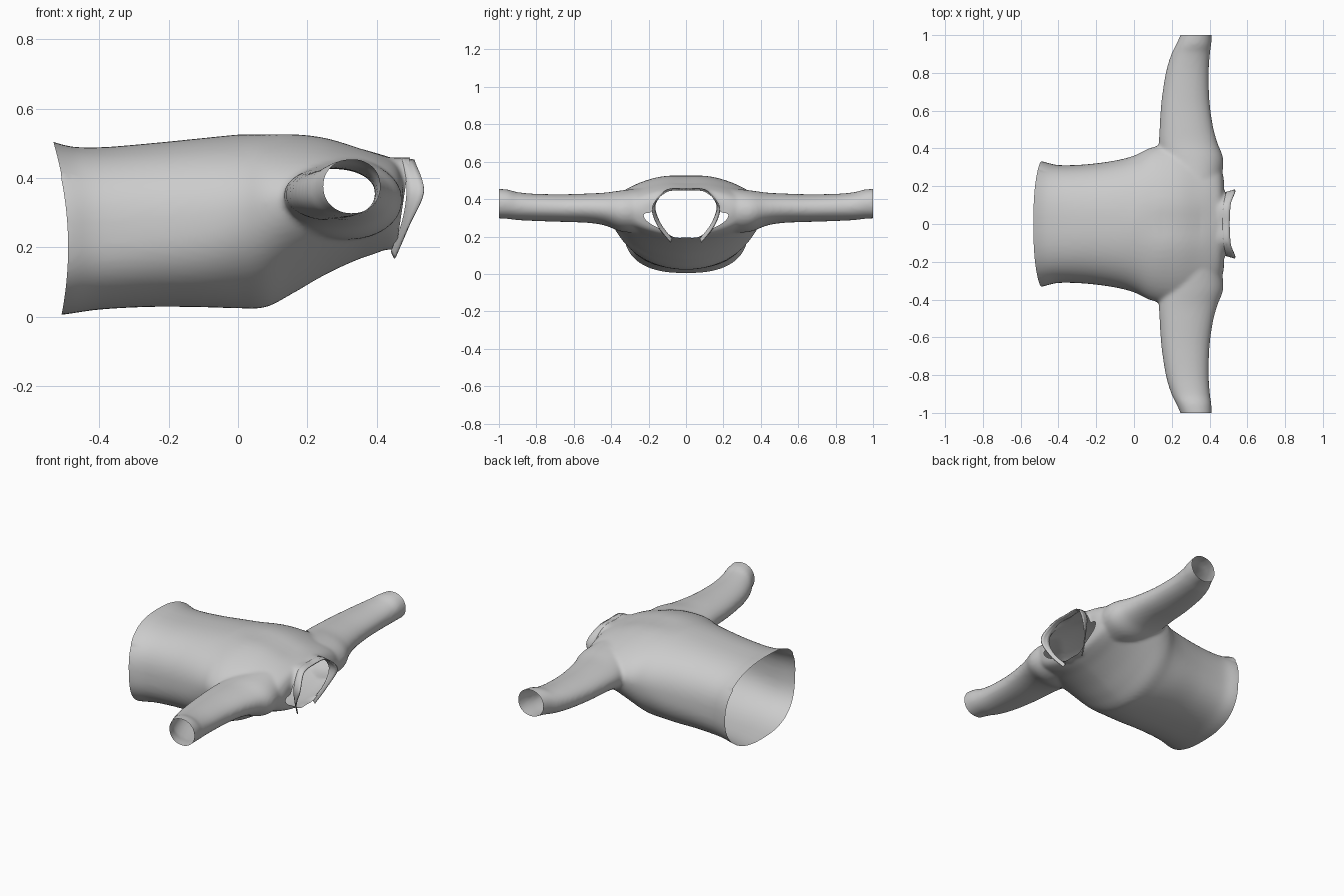
import bpy, bmesh, math
from mathutils import Vector

if "Cube" in bpy.data.objects:
    bpy.data.objects.remove(bpy.data.objects["Cube"])

SEG = 64


def spline(rows, steps=6):
    """Catmull-Rom interpolation through rows of section values."""
    out = []
    for i in range(len(rows) - 1):
        p = [rows[max(i - 1, 0)], rows[i], rows[i + 1], rows[min(i + 2, len(rows) - 1)]]
        for k in range(steps):
            t = k / steps
            out.append([0.5 * (2 * b + (c - a) * t + (2 * a - 5 * b + 4 * c - d) * t * t
                               + (3 * b - a - 3 * c + d) * t ** 3) for a, b, c, d in zip(*p)])
    return out + [list(rows[-1])]


def oval(half, zlo, zhi, zmid, n):
    """Superellipse with separate upper and lower heights."""
    pts = []
    for i in range(SEG):
        a = 2 * math.pi * i / SEG
        c, s = math.cos(a), math.sin(a)
        u = math.copysign(abs(c) ** (2 / n), c) * half
        w = math.copysign(abs(s) ** (2 / n), s)
        pts.append((u, zmid + w * (zhi - zmid if w > 0 else zmid - zlo)))
    return pts


def loft(bm, rings):
    """Closed solid through the given rings."""
    vs = [[bm.verts.new(p) for p in r] for r in rings]
    faces = [bm.faces.new(vs[0]), bm.faces.new(vs[-1])]
    n = len(vs[0])
    for a, b in zip(vs, vs[1:]):
        for i in range(n):
            faces.append(bm.faces.new((a[i], a[(i + 1) % n], b[(i + 1) % n], b[i])))
    bmesh.ops.recalc_face_normals(bm, faces=faces)


def make_object(name, bm):
    me = bpy.data.meshes.new(name)
    bm.to_mesh(me)
    bm.free()
    ob = bpy.data.objects.new(name, me)
    bpy.context.collection.objects.link(ob)
    return ob


def bake(ob):
    """Replace the mesh by its modified version."""
    dg = bpy.context.evaluated_depsgraph_get()
    me = bpy.data.meshes.new_from_object(ob.evaluated_get(dg))
    ob.modifiers.clear()
    ob.data = me


bm = bmesh.new()

# torso: x, half width, z low, z high, z widest, roundness
torso = [(-.58, .335, -.005, .50, .24, 2.5), (-.49, .332, .005, .492, .24, 2.5),
         (-.40, .312, .02, .488, .24, 2.5), (-.25, .316, .028, .50, .25, 2.4),
         (-.10, .336, .027, .515, .27, 2.3), (.0, .362, .024, .525, .30, 2.1),
         (.08, .40, .027, .532, .33, 1.9), (.16, .42, .068, .537, .34, 1.75),
         (.25, .42, .12, .527, .345, 1.7), (.34, .40, .162, .50, .345, 1.7),
         (.41, .37, .187, .473, .345, 1.8), (.455, .31, .21, .45, .34, 1.9),
         (.476, .24, .27, .41, .34, 2)]
loft(bm, [[(r[0], u, z) for u, z in oval(*r[1:])] for r in spline(torso)])

# sleeves: y, x low, x high, z low, z high
sleeve = [(.22, .17, .46, .22, .46), (.34, .14, .473, .225, .447), (.43, .132, .442, .258, .435),
          (.52, .136, .418, .273, .43), (.65, .145, .40, .278, .426), (.80, .168, .396, .283, .428),
          (.90, .198, .402, .288, .437), (.96, .228, .41, .295, .452), (1.06, .27, .413, .30, .456)]
for side in (-1, 1):
    rings = []
    for y, x0, x1, z0, z1 in spline(sleeve):
        mid = (x0 + x1) / 2
        rings.append([(mid + u, side * y, z)
                      for u, z in oval((x1 - x0) / 2, z0, z1, (z0 + z1) / 2, 2.1)])
    loft(bm, rings)

# neck stub
neck = spline([(0, .455), (.10, .452), (.165, .37), (.14, .28), (.075, .20), (0, .195)], 4)
outline = neck + [[-y, z] for y, z in neck[-2:0:-1]]
loft(bm, [[(x, y, z) for y, z in outline] for x in (.38, .46, .56)])

# fuse into one smooth skin
shirt = make_object("shirt_body", bm)
m = shirt.modifiers.new("fuse", 'REMESH')
m.mode = 'VOXEL'
m.voxel_size = .01
m = shirt.modifiers.new("soften", 'SMOOTH')
m.factor = .5
m.iterations = 8
bake(shirt)

# open the hem, cuffs and neck
bm = bmesh.new()
bm.from_mesh(shirt.data)
for co, no in (((-.49, 0, 0), (-1, 0, 0)), ((0, 1, 0), (0, 1, 0)), ((0, -1, 0), (0, -1, 0)),
               ((.487, 0, .40), (1, 0, -.15))):
    bmesh.ops.bisect_plane(bm, geom=bm.verts[:] + bm.edges[:] + bm.faces[:], dist=1e-5,
                           plane_co=co, plane_no=no, clear_outer=True)
# curved hem, with a shallow hollow along the upper back
for v in bm.verts:
    x, y, z = v.co
    if x < -.35:
        t = ((-.35 - x) / .14) ** 2
        v.co.x -= t * .5 * ((z - .2) ** 2)
        if x < -.44 and z > .4:
            v.co.z += .012 * ((-.44 - x) / .05) ** 2
    elif x > 0 and z > .42:
        v.co.z -= .012 * math.exp(-(y / .09) ** 2) * min(1, x / .15) * max(0, min(1, (.45 - x) / .1))
bm.normal_update()
bm.to_mesh(shirt.data)
bm.free()

# collar band, open at the throat
base = [(.468, 0, .453), (.474, .10, .449), (.487, .165, .37), (.475, .14, .275), (.443, .075, .188)]
edge = [(.506, 0, .45), (.512, .105, .44), (.536, .178, .36), (.492, .152, .26), (.452, .082, .168)]


def mirrored(pts):
    half = spline(pts, 6)
    return [(x, -y, z) for x, y, z in half[:0:-1]] + [tuple(p) for p in half]


bm = bmesh.new()
lo, hi = mirrored(base), mirrored(edge)
rows = []
for t in (0, .33, .67, 1):
    rows.append([bm.verts.new(Vector(a).lerp(Vector(b), t)) for a, b in zip(lo, hi)])
for a, b in zip(rows, rows[1:]):
    for i in range(len(a) - 1):
        bm.faces.new((a[i], a[i + 1], b[i + 1], b[i]))
bmesh.ops.recalc_face_normals(bm, faces=bm.faces[:])
collar = make_object("collar", bm)
m = collar.modifiers.new("thickness", 'SOLIDIFY')
m.thickness = .006
m.offset = 0

for ob in (shirt, collar):
    bpy.ops.object.select_all(action='DESELECT')
    ob.select_set(True)
    bpy.context.view_layer.objects.active = ob
    bpy.ops.object.shade_smooth_by_angle(angle=math.radians(40))
